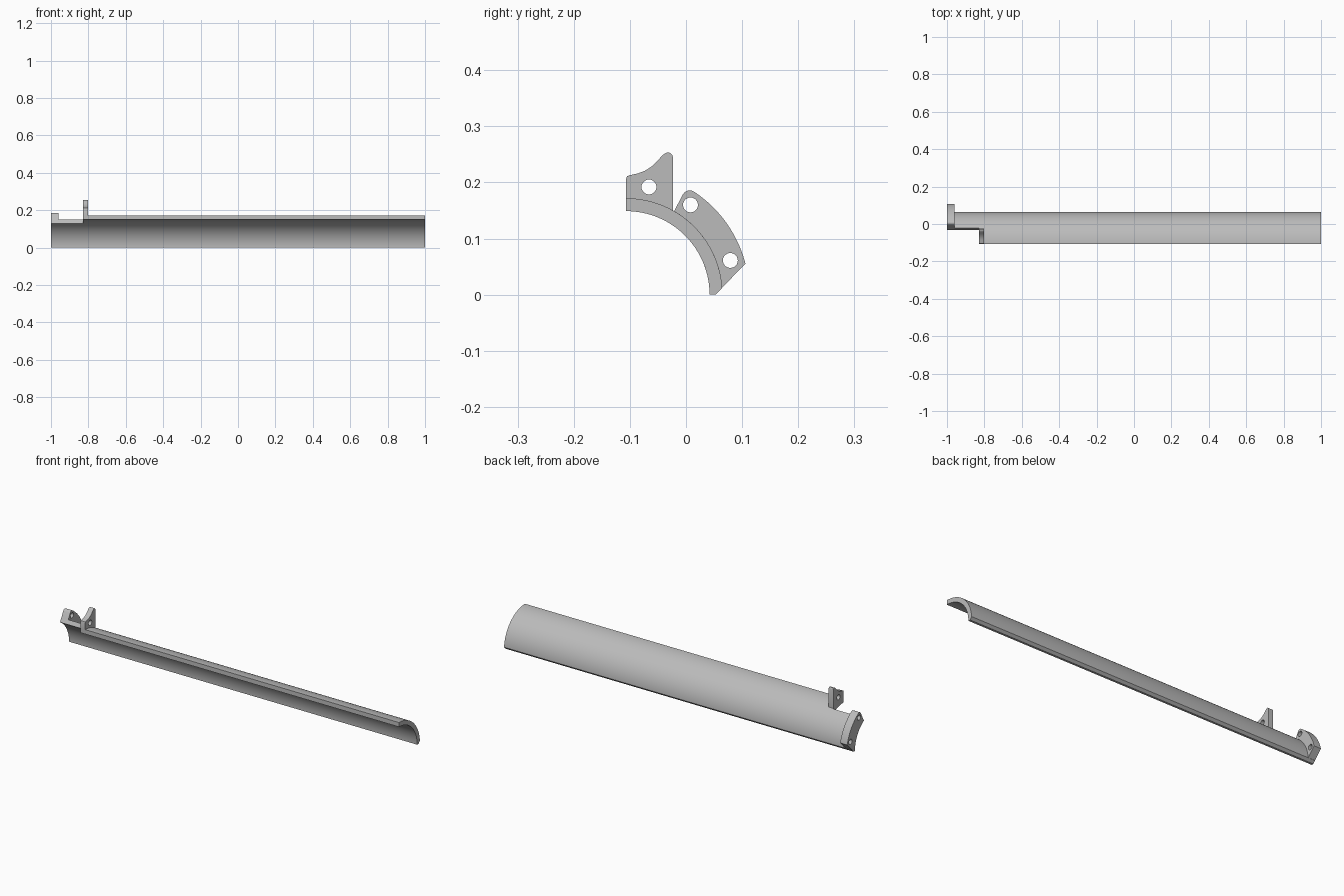
import bpy
from math import sin, cos, radians
from mathutils import Matrix

if "Cube" in bpy.data.objects:
    bpy.data.objects.remove(bpy.data.objects["Cube"], do_unlink=True)

grey = bpy.data.materials.new("plain_grey")
grey.use_nodes = True
grey.diffuse_color = (0.5, 0.5, 0.5, 1)
grey.node_tree.nodes["Principled BSDF"].inputs["Base Color"].default_value = (0.5, 0.5, 0.5, 1)

CENTRE = -0.107          # y of the tube axis, which lies on z = 0
INNER, OUTER, FLANGE = 0.149, 0.172, 0.22


def arc(radius, start, end, steps=32, cy=CENTRE, cz=0.0):
    """Points (y, z) on an arc; angles in degrees from vertical towards +y."""
    angles = [radians(start + (end - start) * i / steps) for i in range(steps + 1)]
    return [(cy + radius * sin(a), cz + radius * cos(a)) for a in angles]


def hole(y, z):
    return arc(0.0133, 0, 345, 23, y, z)


def extrude(name, loops, x0, x1):
    """Extrude a (y, z) outline with holes along x."""
    curve = bpy.data.curves.new(name, "CURVE")
    curve.dimensions = "2D"
    curve.fill_mode = "BOTH"
    curve.extrude = (x1 - x0) / 2
    for loop in loops:
        spline = curve.splines.new("POLY")
        spline.points.add(len(loop) - 1)
        for point, (y, z) in zip(spline.points, loop):
            point.co = (y, z, 0, 1)
        spline.use_cyclic_u = True
    obj = bpy.data.objects.new(name, curve)
    bpy.context.collection.objects.link(obj)
    bpy.ops.object.select_all(action="DESELECT")
    obj.select_set(True)
    bpy.context.view_layer.objects.active = obj
    bpy.ops.object.convert(target="MESH")
    obj = bpy.context.view_layer.objects.active
    # Profile plane becomes the yz plane
    obj.data.transform(Matrix(((0, 0, 1, (x0 + x1) / 2), (1, 0, 0, 0),
                               (0, 1, 0, 0), (0, 0, 0, 1))))
    bpy.ops.object.mode_set(mode="EDIT")
    bpy.ops.mesh.select_all(action="SELECT")
    bpy.ops.mesh.remove_doubles(threshold=0.00005)
    bpy.ops.mesh.normals_make_consistent(inside=False)
    bpy.ops.object.mode_set(mode="OBJECT")
    obj.data.materials.clear()
    obj.data.materials.append(grey)
    bpy.ops.object.shade_smooth_by_angle(angle=radians(25))
    return obj


def shell(start):
    """Curved wall section with a chamfered lower outer edge."""
    return arc(OUTER, start, 86) + [(0.053, 0)] + arc(INNER, 90, start)


# Curved wall: full width, then the narrower end
extrude("curved_wall", [shell(0)], -0.83, 1)
extrude("narrow_wall_end", [shell(30)], -1, -0.83)

# Upright ear with a concave top
ear = [(-0.107, 0.168), (-0.107, 0.206), (-0.105, 0.211), (-0.1, 0.213),
       (-0.086, 0.216), (-0.073, 0.221), (-0.062, 0.228), (-0.053, 0.236),
       (-0.046, 0.244), (-0.04, 0.25), (-0.035, 0.253), (-0.029, 0.253),
       (-0.025, 0.25), (-0.023, 0.245), (-0.023, 0.149)]
ear += arc(OUTER - 0.002, 28, 2, 16)
extrude("upright_ear", [ear, hole(-0.066, 0.192)], -0.83, -0.803)

# Curved end flange with a rounded top and two holes
flange = arc(OUTER - 0.001, 86, 30) + [(-0.006, 0.178), (-0.002, 0.183), (0.004, 0.186), (0.009, 0.186)]
flange += arc(FLANGE, 33.5, 75.5)
extrude("end_flange", [flange, hole(0.008, 0.16), hole(0.079, 0.061)], -1, -0.96)
